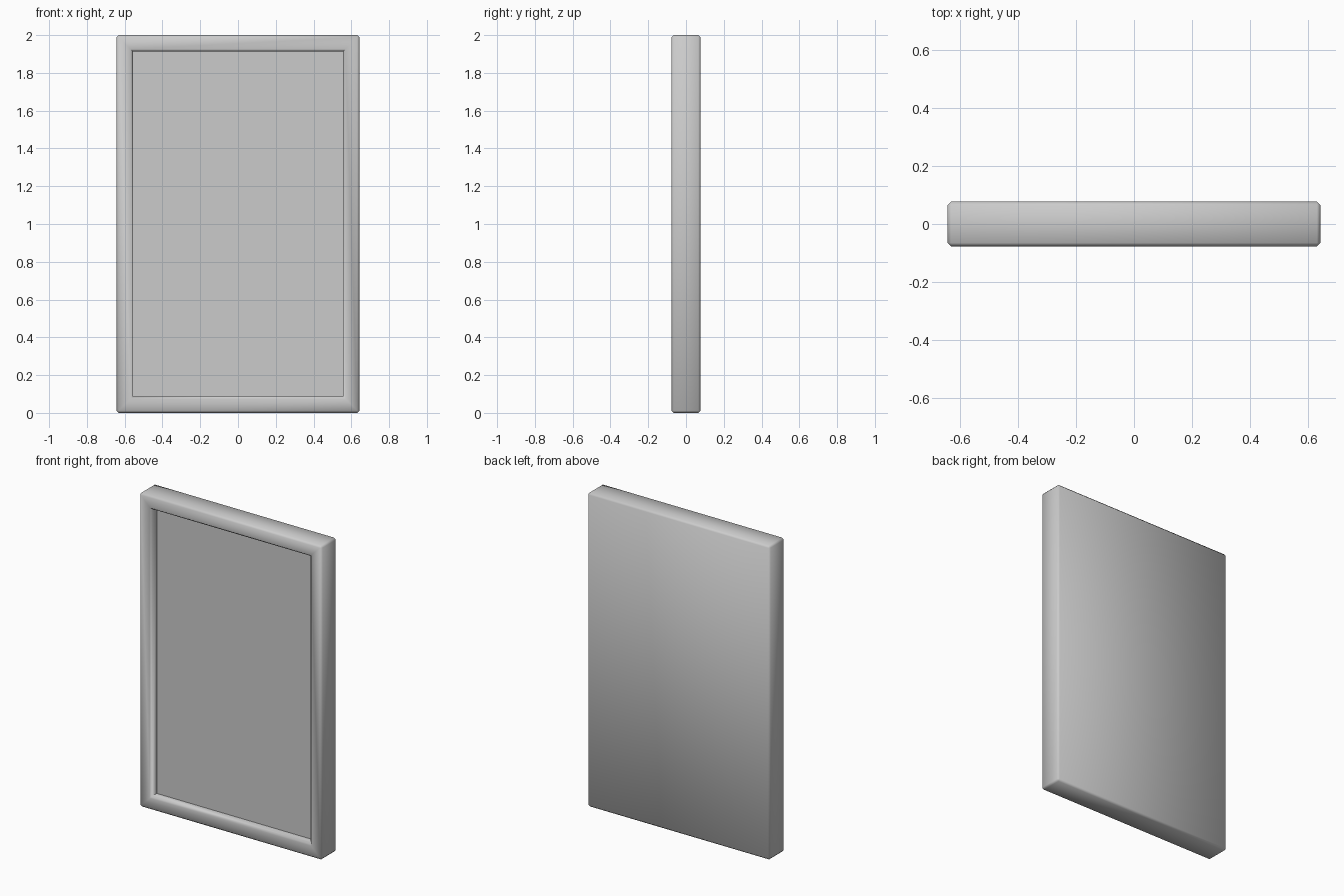
import bpy
import bmesh
from math import radians

WIDTH, DEPTH, HEIGHT = 1.286, 0.154, 2.0
BORDER, RECESS, BEVEL = 0.122, 0.055, 0.012

if "Cube" in bpy.data.objects:
    bpy.data.objects.remove(bpy.data.objects["Cube"], do_unlink=True)


def make_material(name, color):
    mat = bpy.data.materials.new(name)
    mat.use_nodes = True
    mat.diffuse_color = color
    mat.node_tree.nodes["Principled BSDF"].inputs["Base Color"].default_value = color
    return mat


# Solid slab standing on the ground
bm = bmesh.new()
bmesh.ops.create_cube(bm, size=1)
for v in bm.verts:
    v.co.x *= WIDTH
    v.co.y *= DEPTH
    v.co.z = (v.co.z + 0.5) * HEIGHT
outer_edges = list(bm.edges)

# Front border, then the panel pushed back behind it
panel = min(bm.faces, key=lambda f: f.calc_center_median().y)
bmesh.ops.inset_region(bm, faces=[panel], thickness=BORDER)
rim_edges = list(panel.edges)
pushed = bmesh.ops.extrude_discrete_faces(bm, faces=[panel])["faces"]
for v in pushed[0].verts:
    v.co.y += RECESS

# Softened outer edges and opening rim
soft_edges = [e for e in set(outer_edges + rim_edges) if e.is_valid]
bmesh.ops.bevel(bm, geom=soft_edges, offset=BEVEL, segments=1,
                affect='EDGES', clamp_overlap=True)
bmesh.ops.recalc_face_normals(bm, faces=bm.faces)

mesh = bpy.data.meshes.new("framed_panel")
bm.to_mesh(mesh)
bm.free()
mesh.materials.append(make_material("plain_grey", (0.6, 0.6, 0.6, 1)))

frame = bpy.data.objects.new("framed_panel", mesh)
bpy.context.collection.objects.link(frame)
bpy.context.view_layer.objects.active = frame
frame.select_set(True)
bpy.ops.object.shade_smooth_by_angle(angle=radians(60))
